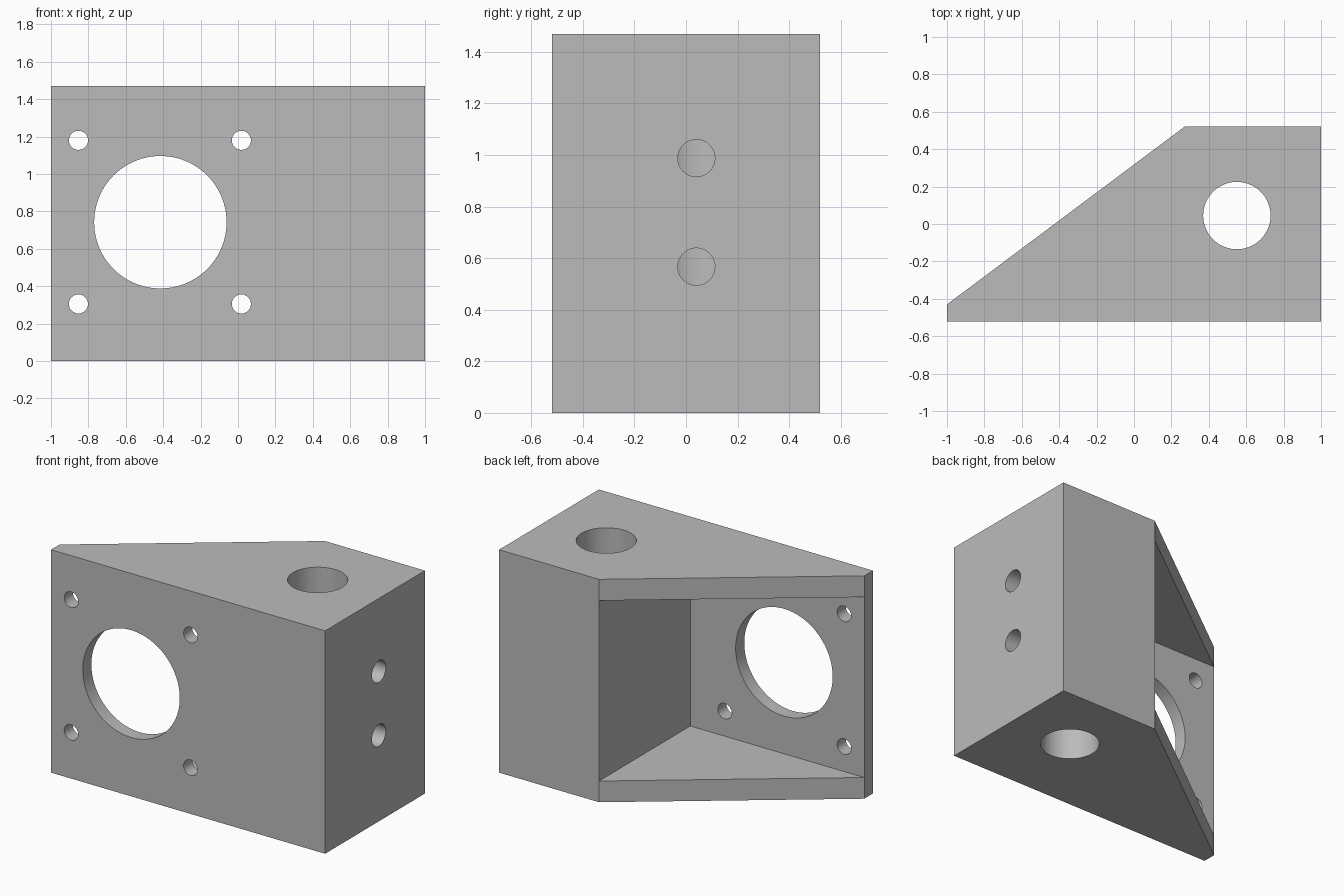
import bpy
import bmesh
from math import radians
from mathutils import Vector

HEIGHT = 1.47
WALL = 0.14

cube = bpy.data.objects.get("Cube")
if cube:
    bpy.data.objects.remove(cube, do_unlink=True)

gray = bpy.data.materials.new("plain gray")
gray.use_nodes = True
gray.diffuse_color = (0.5, 0.5, 0.5, 1)
gray.node_tree.nodes["Principled BSDF"].inputs["Base Color"].default_value = (0.5, 0.5, 0.5, 1)


def make_object(name, bm):
    bmesh.ops.recalc_face_normals(bm, faces=bm.faces)
    mesh = bpy.data.meshes.new(name)
    bm.to_mesh(mesh)
    bm.free()
    mesh.materials.append(gray)
    obj = bpy.data.objects.new(name, mesh)
    bpy.context.collection.objects.link(obj)
    return obj


def prism(name, outline, z0, z1):
    bm = bmesh.new()
    base = bm.faces.new([bm.verts.new((x, y, z0)) for x, y in outline])
    top = bmesh.ops.extrude_face_region(bm, geom=[base])["geom"]
    verts = [v for v in top if isinstance(v, bmesh.types.BMVert)]
    bmesh.ops.translate(bm, verts=verts, vec=(0, 0, z1 - z0))
    return make_object(name, bm)


def rod(name, start, end, radius, sides):
    start, end = Vector(start), Vector(end)
    axis = end - start
    bm = bmesh.new()
    bmesh.ops.create_cone(bm, cap_ends=True, segments=sides,
                          radius1=radius, radius2=radius, depth=axis.length)
    bmesh.ops.transform(bm, matrix=axis.to_track_quat("Z", "Y").to_matrix().to_4x4(), verts=bm.verts)
    bmesh.ops.translate(bm, verts=bm.verts, vec=(start + end) / 2)
    return make_object(name, bm)


def cut(target, cutter):
    cutter.hide_render = True
    mod = target.modifiers.new("cut", "BOOLEAN")
    mod.operation = "DIFFERENCE"
    mod.solver = "EXACT"
    mod.object = cutter
    bpy.context.view_layer.objects.active = target
    bpy.ops.object.modifier_apply(modifier=mod.name)
    bpy.data.objects.remove(cutter, do_unlink=True)


# Solid body with a slanted back
bracket = prism("motor_bracket",
                [(-1, -0.52), (1, -0.52), (1, 0.52), (0.27, 0.52), (-1, -0.43)], 0, HEIGHT)

# Pocket open to the back, leaving front plate, floor, roof and block
cut(bracket, prism("pocket_cutter",
                   [(-1.2, -0.43), (0.27, -0.43), (0.27, 0.8), (-1.2, 0.8)],
                   WALL, HEIGHT - WALL))

# Vertical bore through the block
cut(bracket, rod("bore_cutter", (0.55, 0.045, -0.2), (0.55, 0.045, HEIGHT + 0.2), 0.18, 96))

# Large opening and four screw holes in the front plate
cut(bracket, rod("opening_cutter", (-0.415, -0.7, 0.742), (-0.415, -0.3, 0.742), 0.354, 96))
for x in (-0.853, 0.018):
    for z in (0.305, 1.18):
        cut(bracket, rod("screw_hole_cutter", (x, -0.7, z), (x, -0.3, z), 0.051, 48))

# Clamping screw holes from the side into the bore
for z in (0.567, 0.988):
    cut(bracket, rod("side_hole_cutter", (0.55, 0.04, z), (1.2, 0.04, z), 0.072, 48))

# Smooth hole walls, sharp edges elsewhere
bpy.ops.object.select_all(action="DESELECT")
bracket.select_set(True)
bpy.context.view_layer.objects.active = bracket
bpy.ops.object.shade_smooth_by_angle(angle=radians(30))
